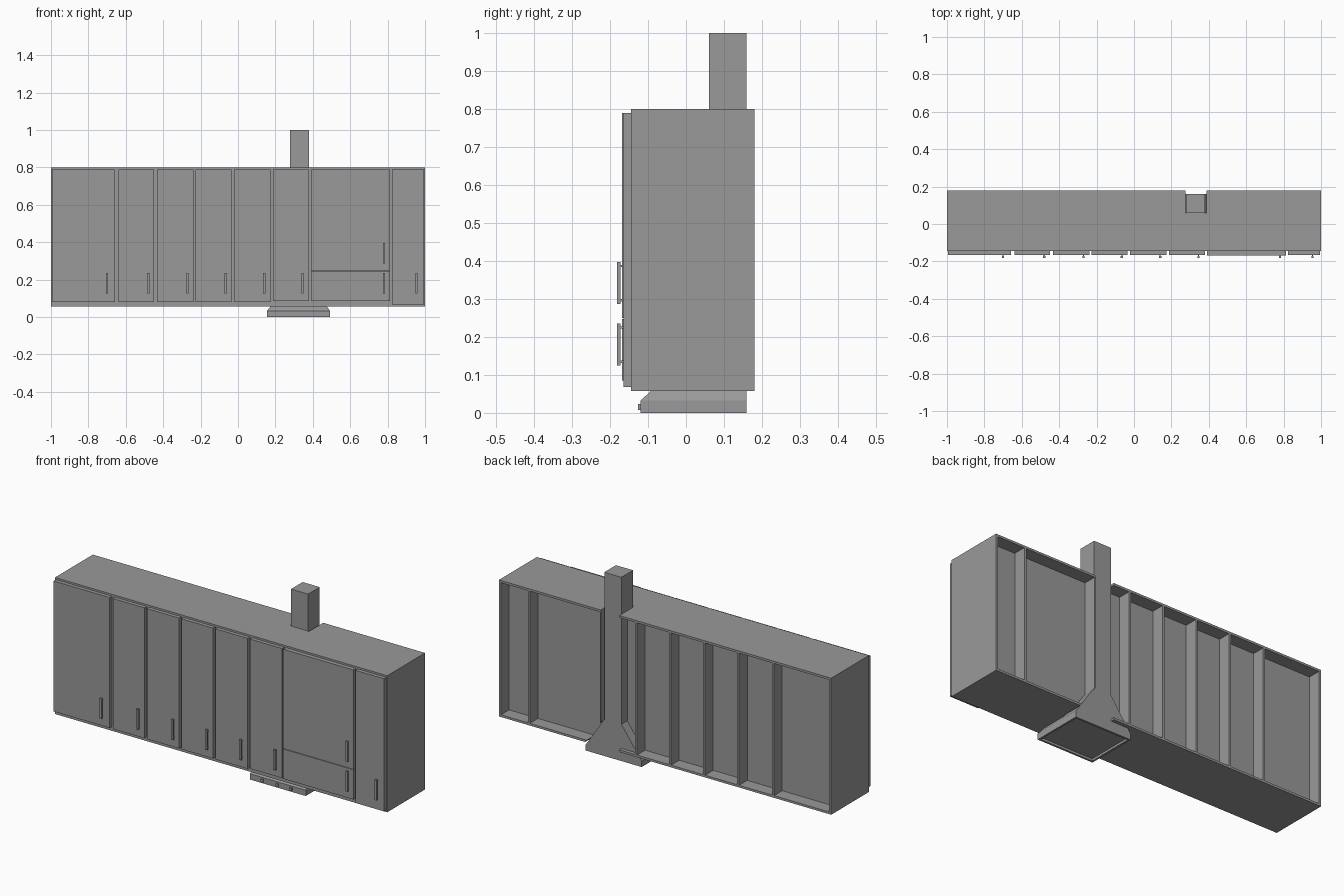
import bpy
import bmesh

cube = bpy.data.objects.get("Cube")
if cube:
    bpy.data.objects.remove(cube, do_unlink=True)

grey = bpy.data.materials.new("plain grey")
grey.use_nodes = True
COLOUR = (0.32, 0.32, 0.32, 1)
grey.diffuse_color = COLOUR
grey.node_tree.nodes["Principled BSDF"].inputs["Base Color"].default_value = COLOUR


def finish(name, bm):
    bmesh.ops.recalc_face_normals(bm, faces=bm.faces)
    mesh = bpy.data.meshes.new(name)
    bm.to_mesh(mesh)
    bm.free()
    mesh.materials.append(grey)
    obj = bpy.data.objects.new(name, mesh)
    bpy.context.collection.objects.link(obj)
    return obj


def add_box(bm, x, y, z):
    verts = bmesh.ops.create_cube(bm, size=1)["verts"]
    for v in verts:
        v.co = [a + (b - a) * (c + 0.5) for (a, b), c in zip((x, y, z), v.co)]


def box(name, x, y, z):
    bm = bmesh.new()
    add_box(bm, x, y, z)
    return finish(name, bm)


# Main cabinet dimensions
FRONT, BACK = -0.145, 0.18
LOW, HIGH = 0.057, 0.80
T = 0.012
dividers = [-0.65, -0.44, -0.235, -0.03, 0.175, 0.387, 0.82]

# Cutter that leaves room for the hood and flue behind the cabinets
bm = bmesh.new()
outline = [(0.275, 1.0), (0.387, 1.0), (0.387, 0.19), (0.5, 0.03), (0.275, 0.03)]
face = bm.faces.new([bm.verts.new((x, 0.058, z)) for x, z in outline])
ext = bmesh.ops.extrude_face_region(bm, geom=[face])
bmesh.ops.translate(bm, vec=(0, 0.2, 0),
                    verts=[g for g in ext["geom"] if isinstance(g, bmesh.types.BMVert)])
cutter = finish("hood_cutter", bm)
cutter.hide_render = True
cutter.hide_viewport = True
cutter.display_type = 'WIRE'


def notch(obj):
    mod = obj.modifiers.new("hood_notch", 'BOOLEAN')
    mod.operation = 'DIFFERENCE'
    mod.solver = 'EXACT'
    mod.object = cutter


# Carcass panels
notch(box("cabinet_top", (-1, 1), (FRONT, BACK), (HIGH - T, HIGH)))
notch(box("cabinet_bottom", (-1, 1), (FRONT, BACK), (LOW, LOW + T)))
notch(box("back_panel", (-1 + T, 1 - T), (0.10, 0.11), (LOW + T, HIGH - T)))
box("face_panel", (-1 + T, 1 - T), (FRONT, FRONT + T), (LOW + T, HIGH - T))
for name, x in (("right_end", -1), ("left_end", 1 - T)):
    box(name, (x, x + T), (FRONT, BACK), (LOW + T, HIGH - T))
for i, x in enumerate(dividers):
    notch(box(f"divider_{i + 1}", (x - T / 2, x + T / 2),
              (FRONT + T, BACK), (LOW + T, HIGH - T)))

# Doors: left edge, right edge, bottom, top, front depth, handle x, handle bottom
doors = [
    (-0.995, -0.657, 0.08, 0.79, -0.165, -0.70, 0.125),
    (-0.638, -0.448, 0.08, 0.79, -0.165, -0.48, 0.125),
    (-0.433, -0.239, 0.08, 0.79, -0.165, -0.27, 0.125),
    (-0.226, -0.035, 0.08, 0.79, -0.165, -0.065, 0.125),
    (-0.021, 0.174, 0.08, 0.79, -0.165, 0.14, 0.125),
    (0.187, 0.38, 0.085, 0.79, -0.165, 0.345, 0.125),
    (0.39, 0.812, 0.25, 0.79, -0.168, 0.78, 0.287),
    (0.39, 0.812, 0.085, 0.247, -0.168, 0.78, 0.125),
    (0.823, 0.995, 0.068, 0.79, -0.165, 0.955, 0.125),
]
for i, (x0, x1, z0, z1, y, hx, hz) in enumerate(doors):
    box(f"door_{i + 1}", (x0, x1), (y, FRONT), (z0, z1))
    # Bar handle on two short posts
    bm = bmesh.new()
    add_box(bm, (hx - 0.006, hx + 0.006), (-0.182, -0.172), (hz, hz + 0.11))
    for pz in (hz + 0.01, hz + 0.1):
        add_box(bm, (hx - 0.003, hx + 0.003), (-0.173, y), (pz - 0.003, pz + 0.003))
    finish(f"handle_{i + 1}", bm)

# Range hood: recessed base, sloped canopy and flue as one shell
levels = [
    (0.155, 0.492, -0.12, 0.16, 0.0),
    (0.155, 0.492, -0.12, 0.16, 0.032),
    (0.277, 0.38, 0.06, 0.16, 0.2),
    (0.277, 0.38, 0.06, 0.16, 1.0),
]
bm = bmesh.new()
rings = [[bm.verts.new((x, y, z)) for x, y in ((x0, y0), (x1, y0), (x1, y1), (x0, y1))]
         for x0, x1, y0, y1, z in levels]
for a, b in zip(rings, rings[1:]):
    for i in range(4):
        j = (i + 1) % 4
        bm.faces.new((a[i], a[j], b[j], b[i]))
bm.faces.new(rings[-1])
base = bm.faces.new(rings[0][::-1])
bmesh.ops.recalc_face_normals(bm, faces=bm.faces)
bmesh.ops.inset_region(bm, faces=[base], thickness=0.015)
inner = bmesh.ops.extrude_face_region(bm, geom=[base])
bmesh.ops.translate(bm, vec=(0, 0, 0.012),
                    verts=[g for g in inner["geom"] if isinstance(g, bmesh.types.BMVert)])
if base.is_valid:
    bmesh.ops.delete(bm, geom=[base], context='FACES_ONLY')
finish("range_hood", bm)

# Hood buttons
for i, x in enumerate((0.232, 0.322, 0.404)):
    box(f"hood_button_{i + 1}", (x - 0.007, x + 0.007), (-0.127, -0.119), (0.008, 0.024))
